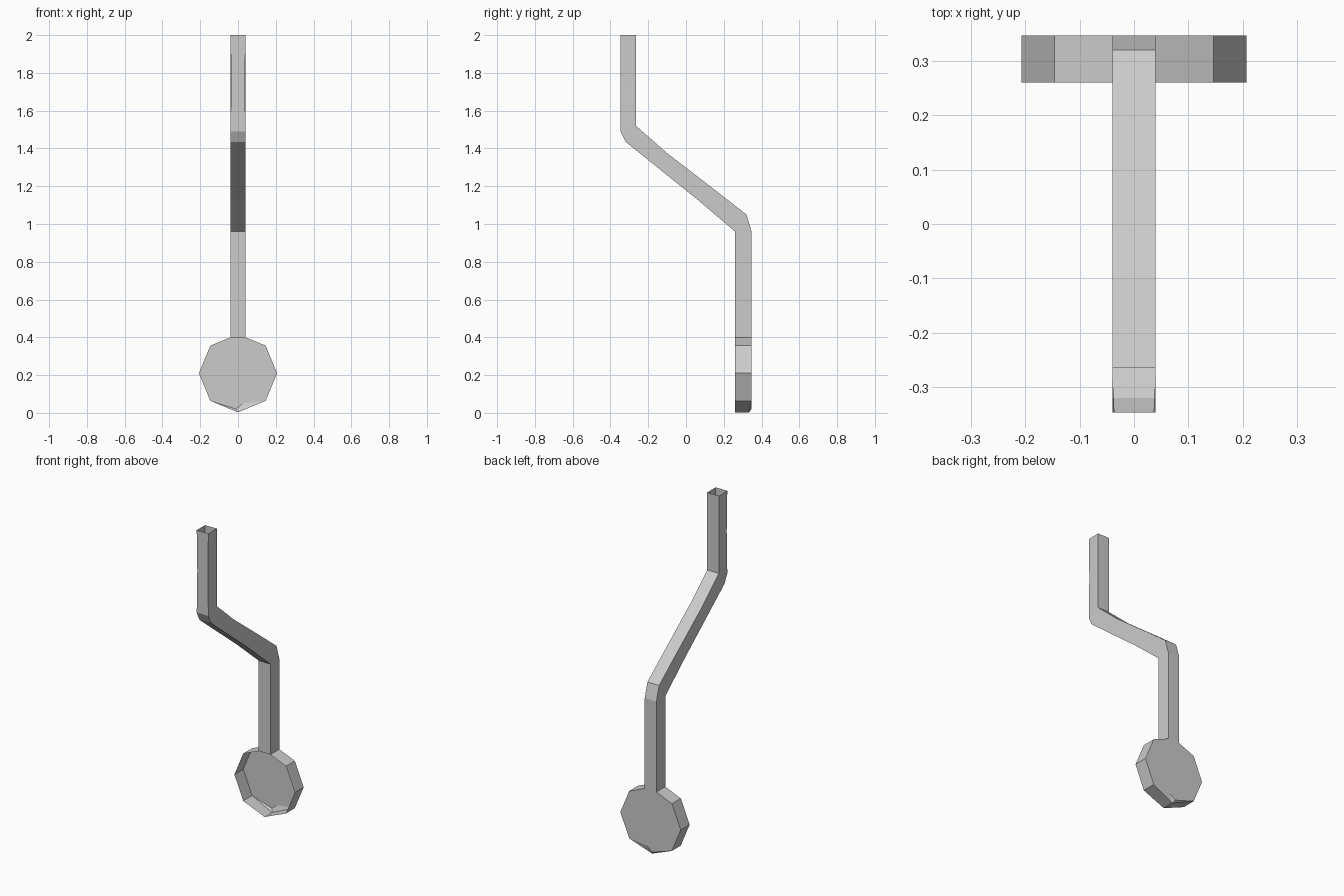
import bpy
import bmesh
from math import sin, cos, radians

cube = bpy.data.objects.get("Cube")
if cube:
    bpy.data.objects.remove(cube, do_unlink=True)

GREY = (0.6, 0.6, 0.6, 1.0)
metal = bpy.data.materials.new("plain grey")
metal.use_nodes = True
metal.diffuse_color = GREY
metal.node_tree.nodes["Principled BSDF"].inputs["Base Color"].default_value = GREY

HALF = 0.04             # half width of the square tube
FRONT, BACK = 0.26, 0.347


def finish(name, bm):
    """Merge doubled points, orient the shell and add it to the scene."""
    bmesh.ops.remove_doubles(bm, verts=bm.verts, dist=0.0005)
    bmesh.ops.recalc_face_normals(bm, faces=bm.faces)
    mesh = bpy.data.meshes.new(name)
    bm.to_mesh(mesh)
    bm.free()
    mesh.materials.append(metal)
    obj = bpy.data.objects.new(name, mesh)
    bpy.context.collection.objects.link(obj)
    return obj


# Bent square tube, open at both ends.
# Each station: front (y, z), back (y, z), half width of the front side
stations = [
    ((-0.347, 2.0), (-0.265, 2.0), HALF),
    ((-0.347, 1.75), (-0.265, 1.75), 0.036),
    ((-0.347, 1.49), (-0.265, 1.52), HALF),
    ((-0.32, 1.435), (-0.265, 1.52), HALF),
    ((0.06, 1.13), (-0.1, 1.375), HALF),
    ((0.06, 1.13), (0.16, 1.175), HALF),
    ((FRONT, 0.96), (0.32, 1.05), HALF),
    ((FRONT, 0.96), (BACK, 0.96), HALF),
    ((FRONT, 0.4), (BACK, 0.4), HALF),
]
bm = bmesh.new()
rings = []
for (fy, fz), (by, bz), half in stations:
    corners = [(-half, fy, fz), (half, fy, fz), (HALF, by, bz), (-HALF, by, bz)]
    rings.append([bm.verts.new(c) for c in corners])
for upper, lower in zip(rings, rings[1:]):
    for i in range(4):
        j = (i + 1) % 4
        bm.faces.new((upper[i], upper[j], lower[j], lower[i]))
finish("bent_tube", bm)

# Shallow eight-sided dish: open in front, closed behind, gap under the tube
RADIUS, MIDDLE = 0.207, 0.21
outline = [(HALF, 0.4)]
for step in range(1, 8):
    a = radians(90 - 45 * step)
    outline.append((RADIUS * cos(a), MIDDLE + RADIUS * sin(a)))
outline.append((-HALF, 0.4))
outline = [(x, max(z, 0.0)) for x, z in outline]

bm = bmesh.new()
front = [bm.verts.new((x, FRONT, z)) for x, z in outline]
back = [bm.verts.new((x, BACK, z)) for x, z in outline]
tip = 4
back[tip].co.y = 0.333
# Small dent behind the lowest corner
dent_left = bm.verts.new((0.025, BACK, 0.05))
dent_right = bm.verts.new((-0.01, BACK, 0.02))
for i in range(len(outline) - 1):
    bm.faces.new((front[i], front[i + 1], back[i + 1], back[i]))
bm.faces.new(back[:tip] + [dent_left, dent_right] + back[tip + 1:])
bm.faces.new((back[tip - 1], back[tip], dent_left))
bm.faces.new((back[tip], dent_right, dent_left))
bm.faces.new((back[tip], back[tip + 1], dent_right))
finish("round_dish", bm)
